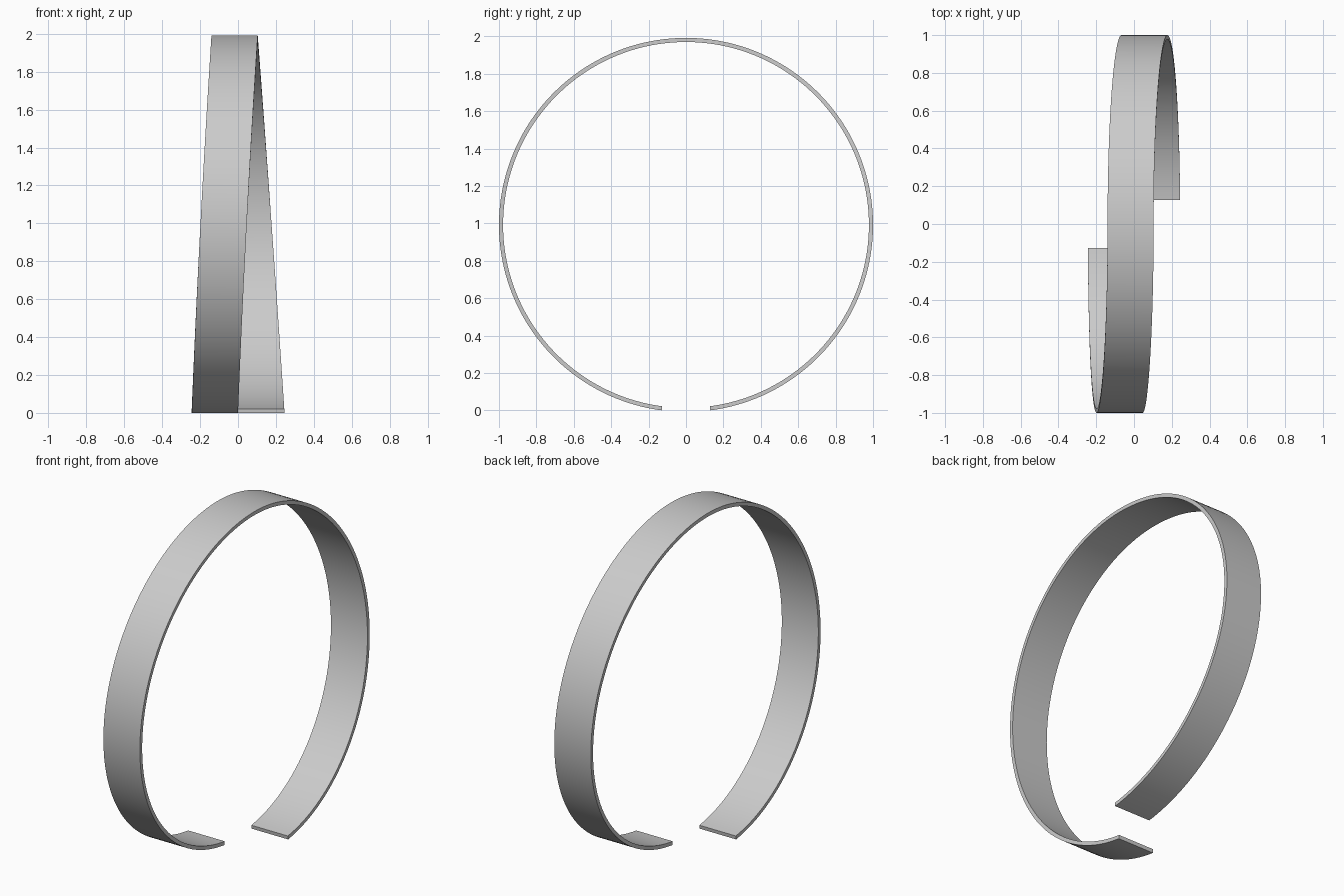
import bpy, bmesh
from math import sin, cos, pi, asin

if "Cube" in bpy.data.objects:
    bpy.data.objects.remove(bpy.data.objects["Cube"])

SEG, R, THICK, WIDTH = 160, 1.0, 0.022, 0.244
GAP = asin(0.13)                 # half angle of the opening at the bottom
CZ = R * cos(GAP)                # ring centre height


def drift(t, h):
    """Sideways position of the band centre: slides from -x end over the top to +x end."""
    top, end, bow = (-0.018, -0.122, 0.006) if t < 0 else (-0.018, 0.122, 0.003)
    return end + (top - end) * h - bow * 4 * h * (1 - h)  * (1 if t < 0 else -1)


# Open band swept around the x axis
bm = bmesh.new()
rings = []
for i in range(SEG + 1):
    t = (pi - GAP) * (2 * i / SEG - 1)          # 0 is the top
    h = (cos(t) + cos(GAP)) / (1 + cos(GAP))
    x = drift(t, h)
    rings.append([bm.verts.new((x + s * WIDTH / 2, r * sin(t), CZ + r * cos(t)))
                  for s, r in ((-1, R), (1, R), (1, R - THICK), (-1, R - THICK))])
for a, b in zip(rings, rings[1:]):
    for k in range(4):
        n = (k + 1) % 4
        bm.faces.new((a[k], a[n], b[n], b[k]))
bm.faces.new(rings[0])
bm.faces.new(rings[-1])
bmesh.ops.recalc_face_normals(bm, faces=bm.faces)

mesh = bpy.data.meshes.new("open_band")
bm.to_mesh(mesh)
bm.free()
band = bpy.data.objects.new("open_band", mesh)
bpy.context.collection.objects.link(band)
bpy.context.view_layer.objects.active = band
band.select_set(True)
bpy.ops.object.shade_smooth_by_angle()
